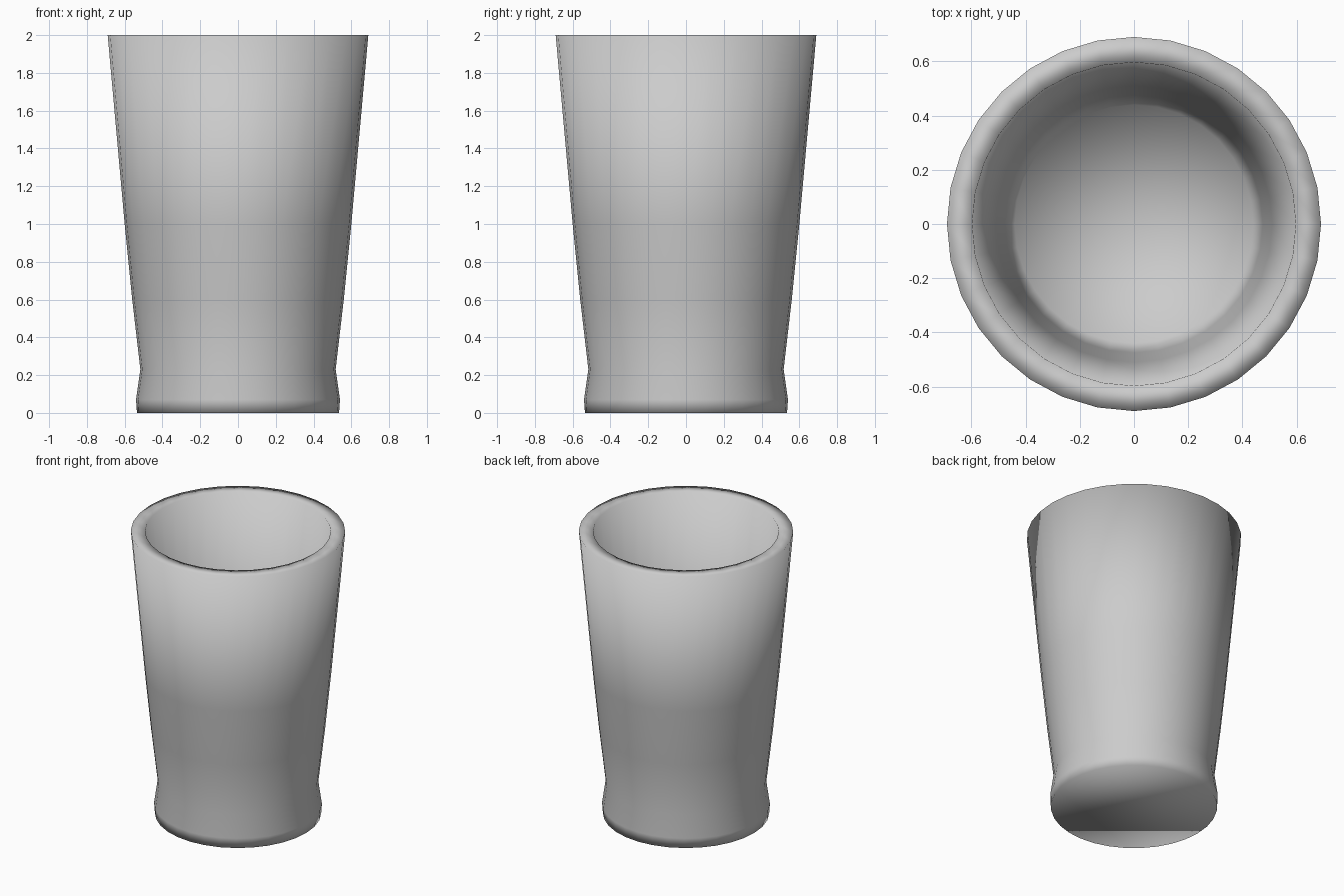
import bpy, bmesh, math

if "Cube" in bpy.data.objects:
    bpy.data.objects.remove(bpy.data.objects["Cube"])

SIDES = 32
# (radius, height): underside, outer wall, rim, inner wall, floor
PROFILE = [(0.535, 0.0), (0.54, 0.07), (0.517, 0.23), (0.56, 0.6), (0.60, 1.0), (0.69, 2.0),
           (0.597, 2.0), (0.51, 1.0), (0.475, 0.6), (0.44, 0.23)]

bm = bmesh.new()
rings = [[bm.verts.new((r * math.cos(2 * math.pi * i / SIDES),
                        r * math.sin(2 * math.pi * i / SIDES), z))
          for i in range(SIDES)] for r, z in PROFILE]

# Walls between neighbouring rings
for a, b in zip(rings, rings[1:]):
    for i in range(SIDES):
        j = (i + 1) % SIDES
        bm.faces.new((a[i], a[j], b[j], b[i]))

# Flat underside
bm.faces.new(rings[0][::-1])

# Inner floor as a fan
centre = bm.verts.new((0, 0, 0.2))
for i in range(SIDES):
    bm.faces.new((rings[-1][i], rings[-1][(i + 1) % SIDES], centre))

for f in bm.faces:
    f.smooth = True
bmesh.ops.recalc_face_normals(bm, faces=bm.faces)

mesh = bpy.data.meshes.new("tumbler")
bm.to_mesh(mesh)
bm.free()
cup = bpy.data.objects.new("tumbler", mesh)
bpy.context.collection.objects.link(cup)
